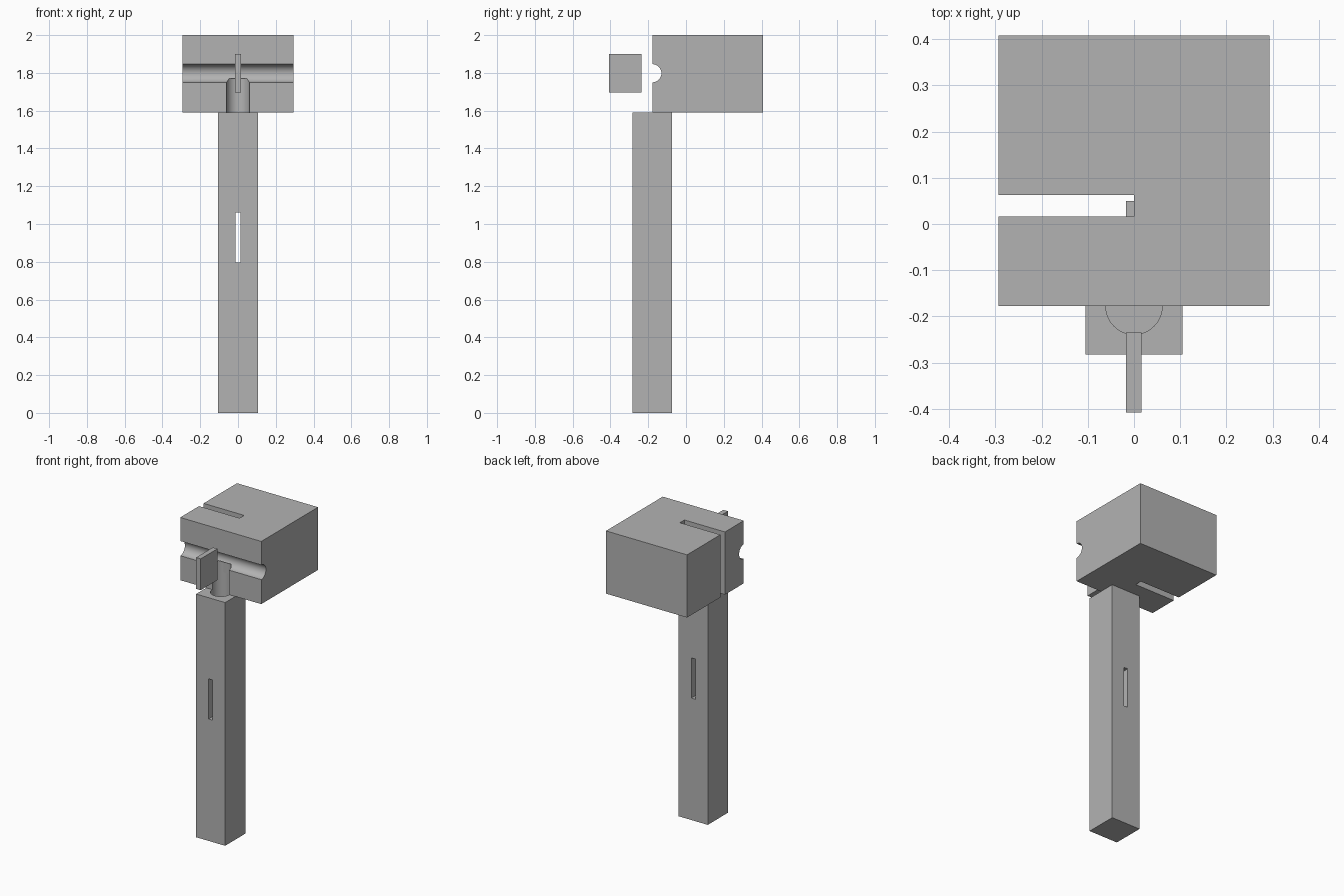
import bpy

cube = bpy.data.objects.get("Cube")
if cube:
    bpy.data.objects.remove(cube, do_unlink=True)

GREY = (0.45, 0.45, 0.45, 1)
grey = bpy.data.materials.new("plain grey")
grey.use_nodes = True
grey.diffuse_color = GREY
grey.node_tree.nodes["Principled BSDF"].inputs["Base Color"].default_value = GREY

AXIS_Y = -0.178      # shared line of the peg hole and head front
JOINT_Z = 1.59       # where the head rests on the post


def finish(name):
    ob = bpy.context.object
    ob.name = ob.data.name = name
    bpy.ops.object.transform_apply(location=True, rotation=True, scale=True)
    ob.data.materials.append(grey)
    return ob


def box(name, x, y, z):
    """Box from (low, high) ranges."""
    spans = (x, y, z)
    bpy.ops.mesh.primitive_cube_add(size=1, location=[(a + b) / 2 for a, b in spans])
    bpy.context.object.scale = [b - a for a, b in spans]
    return finish(name)


def rod(name, radius, depth, location, rotation=(0, 0, 0)):
    bpy.ops.mesh.primitive_cylinder_add(vertices=64, radius=radius, depth=depth,
                                        location=location, rotation=rotation)
    return finish(name)


def carve(target, *cutters):
    """Subtract the cutters from the target, then discard them."""
    for cutter in cutters:
        mod = target.modifiers.new("cut", 'BOOLEAN')
        mod.operation = 'DIFFERENCE'
        mod.solver = 'EXACT'
        mod.object = cutter
        bpy.context.view_layer.objects.active = target
        bpy.ops.object.modifier_apply(modifier=mod.name)
        bpy.data.objects.remove(cutter, do_unlink=True)
    bpy.ops.object.select_all(action='DESELECT')
    target.select_set(True)
    bpy.context.view_layer.objects.active = target
    bpy.ops.object.shade_smooth_by_angle(angle=0.5)


def peg_hole():
    # blind round hole running equally into the post and the head
    return rod("peg_hole_cutter", 0.061, 0.36, (0, AXIS_Y, JOINT_Z))


# Square post with a blind peg hole and a narrow through slot
post = box("post", (-0.105, 0.105), (-0.283, -0.075), (0, JOINT_Z))
carve(post, peg_hole(),
      box("post_slot_cutter", (-0.0145, 0.0145), (-0.5, 0.2), (0.797, 1.06)))

# Head block with a front groove, a peg hole and a side slot
head = box("head_block", (-0.293, 0.293), (AXIS_Y, 0.408), (JOINT_Z, 2))
carve(head, peg_hole(),
      rod("groove_cutter", 0.048, 1, (0, AXIS_Y, 1.798), (0, 1.5707963, 0)),
      box("side_slot_cutter", (-0.5, 0), (0.016, 0.063), (1.4, 2.2)))

# Thin plates: one standing clear of the front, one set in the head
for name, back in (("front_plate", -0.235), ("inner_plate", 0.05)):
    box(name, (-0.017, 0.016), (back - 0.173, back), (1.695, 1.9))
